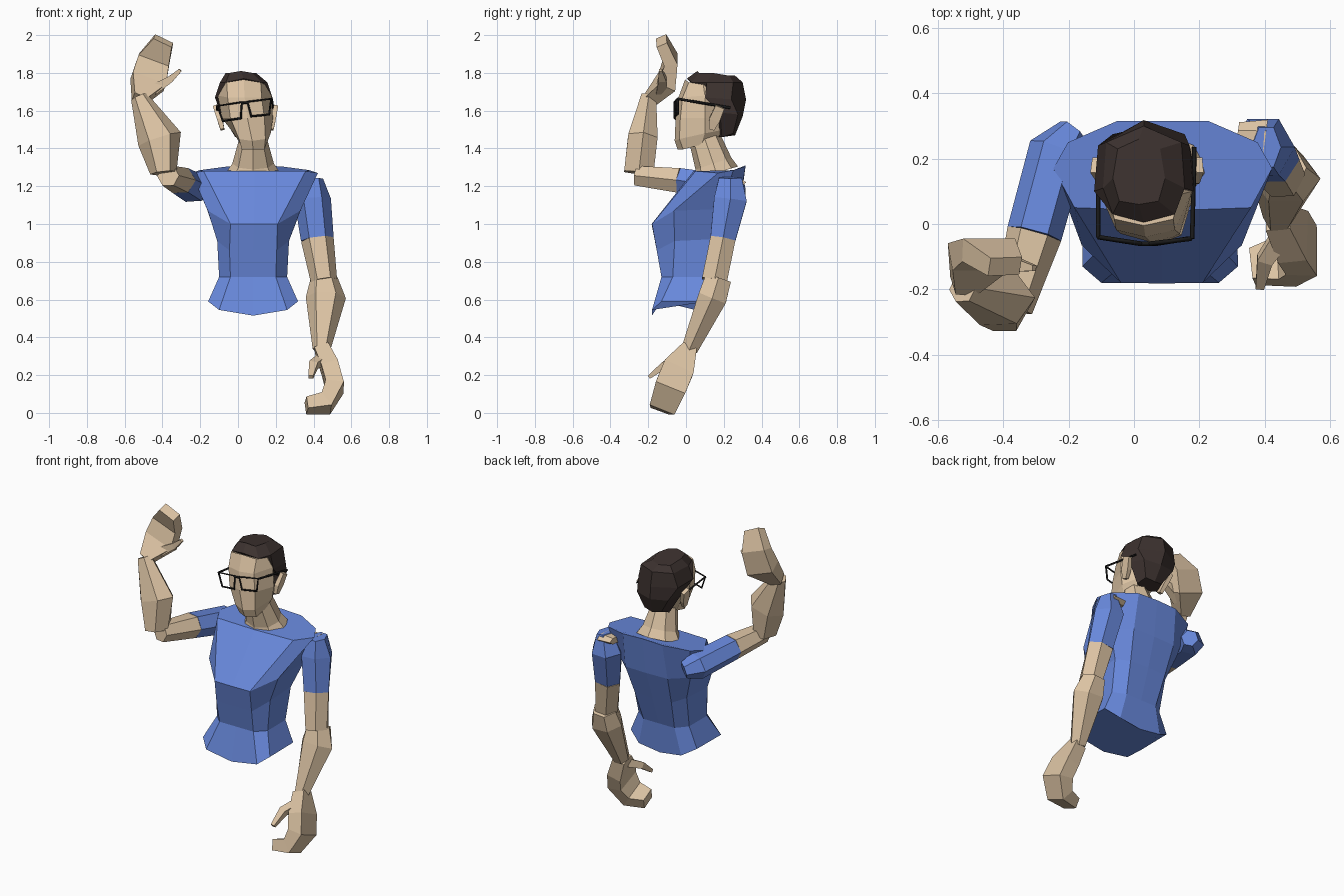
import bpy, bmesh, math
from mathutils import Vector


def material(name, rgb):
    m = bpy.data.materials.new(name)
    m.diffuse_color = (*rgb, 1)
    return m


SKIN = material("skin", (0.72, 0.55, 0.37))
BLUE = material("shirt_blue", (0.14, 0.25, 0.72))
HAIR = material("dark_hair", (0.045, 0.031, 0.028))
BLACK = material("black_frame", (0.01, 0.01, 0.01))


def loft(name, rings, mat):
    """Skin a stack of equal-length point rings and cap both ends."""
    bm = bmesh.new()
    vs = [[bm.verts.new(p) for p in r] for r in rings]
    n = len(vs[0])
    for a, b in zip(vs, vs[1:]):
        for i in range(n):
            j = (i + 1) % n
            bm.faces.new((a[i], a[j], b[j], b[i]))
    bm.faces.new(vs[0][::-1])
    bm.faces.new(vs[-1])
    bmesh.ops.recalc_face_normals(bm, faces=bm.faces)
    me = bpy.data.meshes.new(name)
    bm.to_mesh(me)
    bm.free()
    me.materials.append(mat)
    ob = bpy.data.objects.new(name, me)
    bpy.context.collection.objects.link(ob)
    return ob


def mirrored(cx, half):
    """Full ring from half-profile points (dx, y, z), front to back."""
    right = [(cx + d, y, z) for d, y, z in half]
    left = [(cx - d, y, z) for d, y, z in reversed(half) if d > 0]
    return right + left


def tube(name, path, mat, side=(1, 0, 0), n=6):
    """Faceted limb through (x, y, z, half width, half thickness) stations."""
    pts = [Vector(p[:3]) for p in path]
    rings = []
    for i, p in enumerate(path):
        t = (pts[min(i + 1, len(pts) - 1)] - pts[max(i - 1, 0)]).normalized()
        u = Vector(side)
        u = (u - t * u.dot(t)).normalized()
        v = t.cross(u)
        rings.append([pts[i] + u * p[3] * math.cos(a) + v * p[4] * math.sin(a)
                      for a in (2 * math.pi * (k + 0.5 * (n == 4)) / n for k in range(n))])
    return loft(name, rings, mat)


def wire(name, pts, closed):
    """Thin square-section bar along a polyline."""
    cu = bpy.data.curves.new(name, 'CURVE')
    cu.dimensions = '3D'
    cu.bevel_depth = 0.007
    cu.bevel_resolution = 0
    cu.use_fill_caps = True
    sp = cu.splines.new('POLY')
    sp.points.add(len(pts) - 1)
    for q, p in zip(sp.points, pts):
        q.co = (*p, 1)
    sp.use_cyclic_u = closed
    cu.materials.append(BLACK)
    bpy.context.collection.objects.link(bpy.data.objects.new(name, cu))


# Torso: leaning shirt, V-shaped hem to shoulders
loft("shirt_torso", [
    mirrored(.08, [(0, -.18, .515), (.18, -.18, .545), (.238, -.13, .59), (.235, .11, .59), (.15, .15, .54), (0, .15, .52)]),
    mirrored(.08, [(0, -.13, .72), (.12, -.13, .72), (.18, -.07, .72), (.18, .11, .72), (.11, .16, .71), (0, .16, .71)]),
    mirrored(.08, [(0, -.155, .86), (.125, -.155, .86), (.19, -.06, .91), (.19, .15, .92), (.13, .22, .9), (0, .225, .9)]),
    mirrored(.085, [(0, -.182, 1), (.125, -.18, 1), (.245, -.065, 1.07), (.25, .19, 1.08), (.15, .28, 1.08), (0, .285, 1.08)]),
    mirrored(.088, [(0, .04, 1.28), (.27, .05, 1.28), (.335, .17, 1.27), (.29, .25, 1.285), (.14, .315, 1.305), (0, .315, 1.31)]),
], BLUE)

# Neck and head
tube("neck", [(.08, .16, 1.27, .145, .12), (.08, .145, 1.32, .11, .1),
              (.08, .1, 1.45, .074, .085)], SKIN, n=8)
loft("head", [
    mirrored(.08, [(0, -.045, 1.395), (.06, -.015, 1.395), (.065, .08, 1.42), (.04, .17, 1.46)]),
    mirrored(.075, [(0, -.06, 1.44), (.07, -.035, 1.45), (.098, .1, 1.48), (.05, .2, 1.5)]),
    mirrored(.05, [(0, -.055, 1.56), (.09, -.03, 1.56), (.135, .1, 1.56), (.06, .22, 1.56)]),
    mirrored(.035, [(0, -.04, 1.67), (.09, -.018, 1.67), (.142, .1, 1.68), (.06, .22, 1.66)]),
    mirrored(.03, [(0, -.005, 1.765), (.09, .015, 1.75), (.11, .09, 1.745), (.05, .2, 1.74)]),
], SKIN)
for label, x, lean in (("left", .185, .015), ("right", -.095, -.025)):
    tube(label + "_ear", [(x - lean * .5, .135, 1.50, .02, .015), (x, .15, 1.55, .04, .02),
                          (x + lean, .18, 1.62, .035, .016)], SKIN, side=(0, 1, 0), n=4)

# Hair: shell over the crown and back of the head
loft("hair", [
    mirrored(.06, [(0, .17, 1.46), (.04, .17, 1.46), (.075, .19, 1.46), (.06, .25, 1.48), (0, .26, 1.47)]),
    mirrored(.045, [(0, .15, 1.6), (.08, .17, 1.6), (.138, .18, 1.59), (.11, .275, 1.58), (0, .3, 1.57)]),
    mirrored(.03, [(0, .1, 1.67), (.08, .1, 1.67), (.152, .1, 1.67), (.14, .24, 1.66), (0, .318, 1.66)]),
    mirrored(.03, [(0, .005, 1.77), (.095, .03, 1.75), (.125, .11, 1.75), (.115, .25, 1.75), (0, .3, 1.75)]),
    mirrored(.015, [(0, .06, 1.81), (.06, .07, 1.80), (.08, .14, 1.80), (.065, .23, 1.785), (0, .26, 1.785)]),
], HAIR)

# Glasses
wire("right_lens_frame", [(-.11, -.04, 1.625), (.02, -.06, 1.645), (.015, -.06, 1.56), (-.08, -.045, 1.545)], True)
wire("left_lens_frame", [(.05, -.06, 1.647), (.175, -.045, 1.663), (.165, -.045, 1.58), (.07, -.06, 1.57)], True)
wire("glasses_bridge", [(.015, -.06, 1.64), (.055, -.06, 1.643)], False)
wire("right_temple", [(-.11, -.04, 1.625), (-.11, .18, 1.60)], False)
wire("left_temple", [(.178, -.045, 1.663), (.185, .235, 1.615)], False)

# Raised arm
tube("raised_sleeve", [(-.185, .285, 1.17, .05, .05), (-.235, .225, 1.19, .088, .082),
                       (-.305, -.03, 1.23, .085, .075)], BLUE)
tube("raised_upper_arm", [(-.305, -.03, 1.23, .085, .075), (-.37, -.26, 1.255, .06, .06)], SKIN)
tube("raised_forearm", [(-.395, -.25, 1.27, .07, .09), (-.415, -.23, 1.45, .118, .09),
                        (-.525, -.198, 1.675, .045, .045)], SKIN)
tube("raised_hand", [(-.522, -.19, 1.66, .05, .05), (-.475, -.1, 1.755, .132, .066),
                     (-.445, -.08, 1.87, .12, .05), (-.395, -.13, 1.97, .075, .042)],
     SKIN, side=(.93, 0, -.36), n=4)
tube("raised_thumb", [(-.45, -.13, 1.71, .04, .04), (-.36, -.125, 1.765, .03, .025),
                      (-.305, -.135, 1.815, .012, .012)], SKIN, side=(0, 1, 0), n=4)

# Hanging arm
tube("hanging_shoulder", [(.315, .262, 1.22, .05, .022), (.40, .25, 1.22, .07, .03)], SKIN, side=(0, 1, 0))
tube("hanging_sleeve", [(.405, .235, 1.245, .045, .07), (.395, .235, 1.13, .097, .1),
                        (.42, .195, .92, .087, .077)], BLUE)
tube("hanging_upper_arm", [(.42, .195, .92, .087, .077), (.455, .15, .70, .07, .077)], SKIN)
tube("hanging_forearm", [(.455, .17, .71, .073, .08), (.465, .14, .61, .106, .088),
                         (.442, .018, .335, .047, .05)], SKIN)
tube("hanging_hand", [(.442, .018, .345, .055, .055), (.487, -.04, .235, .118, .064),
                      (.512, -.08, .14, .118, .068), (.465, -.115, .05, .1, .062),
                      (.362, -.13, .04, .07, .046)], SKIN, side=(0, 1, -.35), n=4)
tube("hanging_thumb", [(.455, -.03, .29, .04, .035), (.40, -.11, .255, .034, .028),
                       (.385, -.195, .19, .018, .014)], SKIN, n=4)
